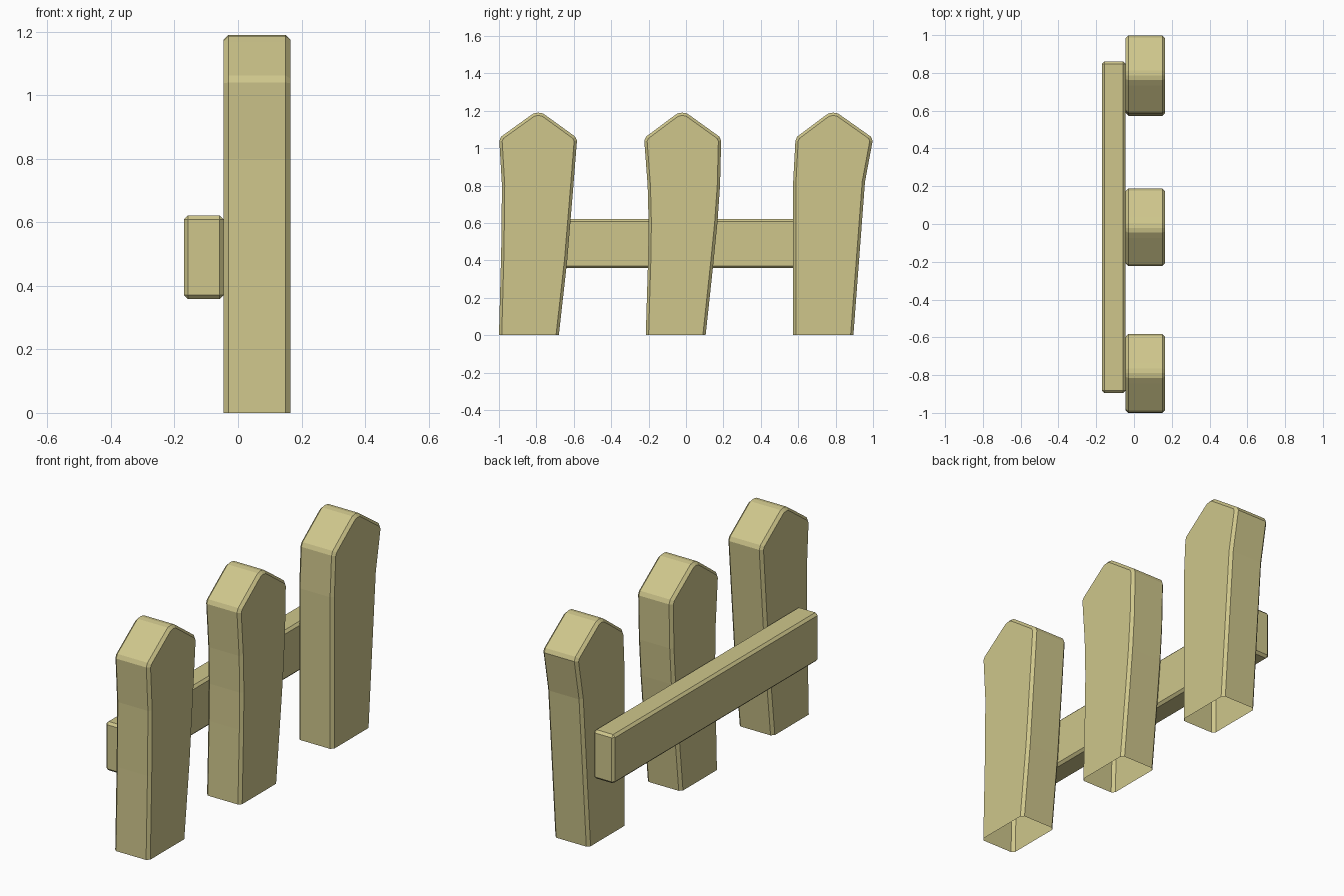
import bpy, bmesh
from mathutils import Vector

if "Cube" in bpy.data.objects:
    bpy.data.objects.remove(bpy.data.objects["Cube"])

wood = bpy.data.materials.new("pale_wood")
wood.diffuse_color = (0.62, 0.565, 0.26, 1)
wood.use_nodes = True
wood.node_tree.nodes["Principled BSDF"].inputs["Base Color"].default_value = wood.diffuse_color
BEVEL = 0.015


def finish(bm, name):
    bmesh.ops.recalc_face_normals(bm, faces=bm.faces)
    me = bpy.data.meshes.new(name)
    bm.to_mesh(me)
    bm.free()
    me.materials.append(wood)
    ob = bpy.data.objects.new(name, me)
    bpy.context.collection.objects.link(ob)
    return ob


def inset(path, d):
    """Offset a clockwise open outline inwards; the two feet stay on the ground."""
    out = []
    for i, p in enumerate(path):
        if i in (0, len(path) - 1):
            out.append(p + Vector((d if i == 0 else -d, 0)))
            continue
        a = (p - path[i - 1]).normalized()
        b = (path[i + 1] - p).normalized()
        na, nb = Vector((a.y, -a.x)), Vector((b.y, -b.x))
        m = (na + nb).normalized()
        out.append(p + m * d / max(m.dot(na), 0.5))
    return out


def picket(name, left, apex, right):
    # outline up the left side, over the rounded point, down the right side
    tip = [(apex - 0.055, 1.165), (apex - 0.025, 1.186), (apex, 1.19),
           (apex + 0.025, 1.186), (apex + 0.055, 1.165)]
    path = [Vector(p) for p in left + tip + right[::-1]]
    small = inset(path, BEVEL)
    bm = bmesh.new()
    rings = []
    for x, pts in ((-0.045, small), (-0.03, path), (0.15, path), (0.165, small)):
        rings.append([bm.verts.new((x, p.x, p.y)) for p in pts])
    for r, s in zip(rings, rings[1:]):
        for i in range(len(path) - 1):      # underside is left open
            bm.faces.new((r[i], r[i + 1], s[i + 1], s[i]))
    bm.faces.new(rings[0])
    bm.faces.new(rings[-1])
    return finish(bm, name)


# three slightly warped pickets
picket("picket_near",
       [(-1.0, 0), (-0.988, 0.45), (-0.984, 0.8), (-0.998, 1.04), (-0.988, 1.062)], -0.79,
       [(-0.68, 0), (-0.635, 0.4), (-0.602, 0.8), (-0.583, 1.04), (-0.593, 1.062)])
picket("picket_middle",
       [(-0.215, 0), (-0.203, 0.4), (-0.2, 0.6), (-0.205, 0.8), (-0.223, 1.04), (-0.213, 1.062)], -0.02,
       [(0.105, 0), (0.148, 0.4), (0.168, 0.6), (0.182, 0.8), (0.188, 1.04), (0.178, 1.062)])
picket("picket_far",
       [(0.573, 0), (0.573, 0.82), (0.585, 1.04), (0.595, 1.062)], 0.787,
       [(0.895, 0), (0.957, 0.82), (0.998, 1.04), (0.988, 1.062)])

# bevelled rail behind the pickets
bm = bmesh.new()
bmesh.ops.create_cube(bm, size=1)
for v in bm.verts:
    v.co = Vector((v.co.x * 0.125 - 0.1075, v.co.y * 1.755 - 0.017, v.co.z * 0.264 + 0.49))
bmesh.ops.bevel(bm, geom=bm.edges[:], offset=0.013, segments=1, affect='EDGES')
finish(bm, "rail")
